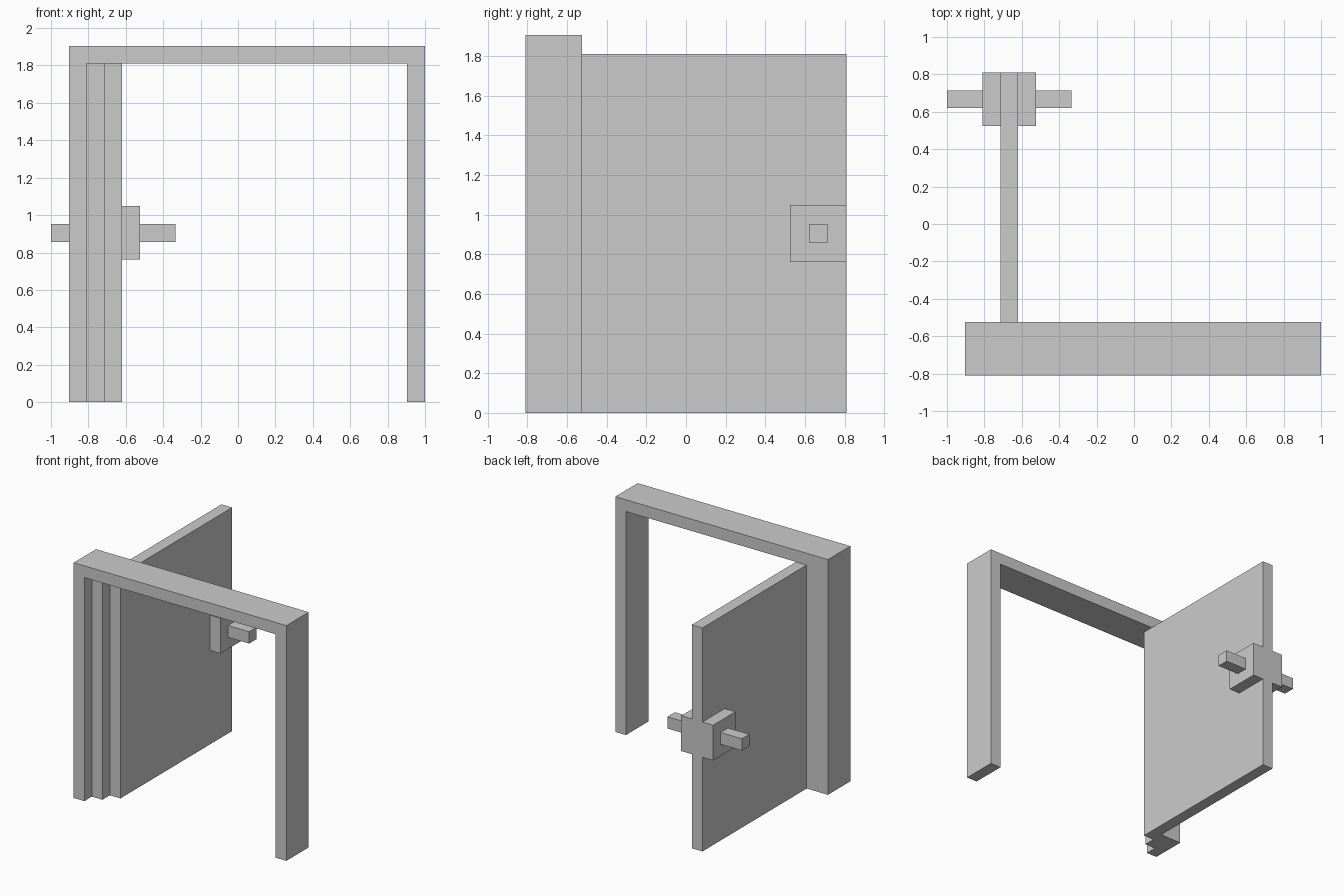
import bpy
import bmesh

U = 2 / 21  # building module: every part is a whole number of modules

cube = bpy.data.objects.get("Cube")
if cube:
    bpy.data.objects.remove(cube, do_unlink=True)

grey = bpy.data.materials.new("plain_grey")
grey.use_nodes = True
colour = (0.6, 0.6, 0.6, 1)
grey.diffuse_color = colour
grey.node_tree.nodes["Principled BSDF"].inputs["Base Color"].default_value = colour


def prism(name, profile, y0, y1):
    """Extrude an x-z outline along y; sizes in modules from the corner of the model."""
    bm = bmesh.new()
    verts = [bm.verts.new((x * U - 1, (y0 - 8.5) * U, z * U)) for x, z in profile]
    face = bm.faces.new(verts)
    moved = bmesh.ops.extrude_face_region(bm, geom=[face])["geom"]
    bmesh.ops.translate(bm, vec=(0, (y1 - y0) * U, 0),
                        verts=[v for v in moved if isinstance(v, bmesh.types.BMVert)])
    bmesh.ops.recalc_face_normals(bm, faces=bm.faces)
    mesh = bpy.data.meshes.new(name)
    bm.to_mesh(mesh)
    bm.free()
    mesh.materials.append(grey)
    obj = bpy.data.objects.new(name, mesh)
    bpy.context.collection.objects.link(obj)
    return obj


def box(name, x, y, z):
    return prism(name, [(x[0], z[0]), (x[1], z[0]), (x[1], z[1]), (x[0], z[1])], *y)


# Door frame: two posts and a lintel in one outline
prism("door_frame", [(1, 0), (2, 0), (2, 19), (20, 19), (20, 0),
                     (21, 0), (21, 20), (1, 20)], 0, 3)

# Hinge strip stepped back from the post, then the open door
box("hinge_strip", (2, 3), (1, 3), (0, 19))
box("door_panel", (3, 4), (2, 17), (0, 19))

# Lock plate and handle on both sides of the door
for side, sign in (("right", -1), ("left", 1)):
    def span(a, b):
        return sorted((3.5 + sign * a, 3.5 + sign * b))
    box("lock_plate_" + side, span(0.5, 1.5), (14, 17), (8, 11))
    box("handle_" + side, span(1.5, 3.5), (15, 16), (9, 10))
